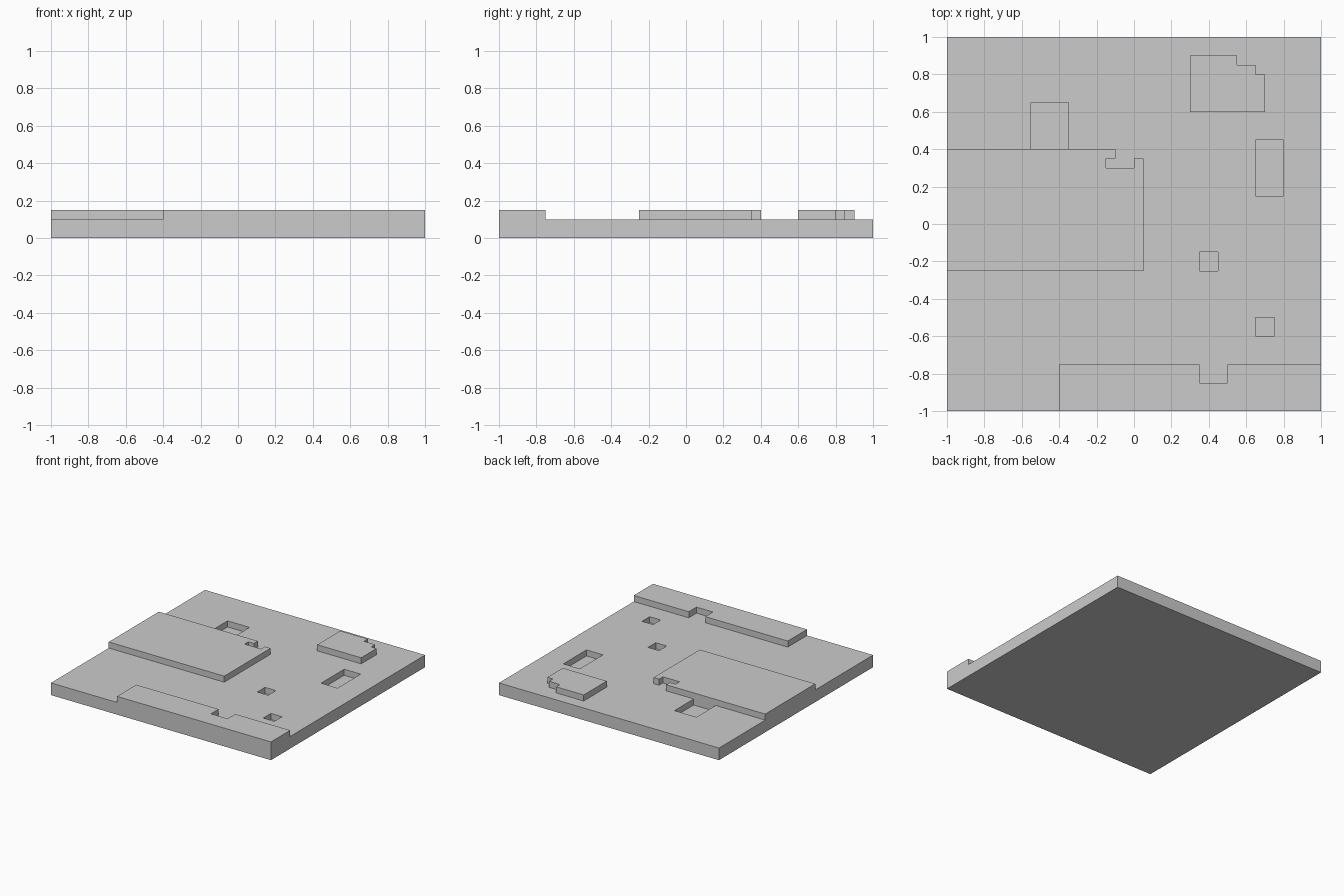
import bpy
import bmesh

if "Cube" in bpy.data.objects:
    bpy.data.objects.remove(bpy.data.objects["Cube"])

BASE, TOP, PIT = 0.10, 0.15, 0.05


def prism(name, outline, z0, z1):
    """Extrude a flat outline (counter-clockwise) from z0 to z1."""
    bm = bmesh.new()
    face = bm.faces.new([bm.verts.new((x, y, z0)) for x, y in outline])
    new = bmesh.ops.extrude_face_region(bm, geom=[face])["geom"]
    verts = [v for v in new if isinstance(v, bmesh.types.BMVert)]
    bmesh.ops.translate(bm, vec=(0, 0, z1 - z0), verts=verts)
    bmesh.ops.recalc_face_normals(bm, faces=bm.faces)
    mesh = bpy.data.meshes.new(name)
    bm.to_mesh(mesh)
    bm.free()
    obj = bpy.data.objects.new(name, mesh)
    bpy.context.collection.objects.link(obj)
    return obj


def rect(x0, x1, y0, y1):
    return [(x0, y0), (x1, y0), (x1, y1), (x0, y1)]


def combine(target, tool, operation):
    """Apply a boolean and discard the tool object."""
    tool.hide_render = True
    mod = target.modifiers.new(tool.name, "BOOLEAN")
    mod.operation = operation
    mod.solver = "EXACT"
    mod.object = tool
    bpy.context.view_layer.objects.active = target
    bpy.ops.object.modifier_apply(modifier=mod.name)
    bpy.data.objects.remove(tool, do_unlink=True)


# Ground slab
slab = prism("terrain_slab", rect(-1, 1, -1, 1), 0, BASE)

# Raised plateaus, sharing one mesh with the slab
plateaus = {
    "large_plateau": [(-1, -0.25), (0.05, -0.25), (0.05, 0.35), (0, 0.35),
                      (0, 0.3), (-0.15, 0.3), (-0.15, 0.35), (-0.1, 0.35),
                      (-0.1, 0.4), (-1, 0.4)],
    "front_plateau": [(-0.4, -1), (1, -1), (1, -0.75), (0.5, -0.75),
                      (0.5, -0.85), (0.35, -0.85), (0.35, -0.75),
                      (-0.4, -0.75)],
    "small_plateau": [(0.3, 0.6), (0.7, 0.6), (0.7, 0.8), (0.65, 0.8),
                      (0.65, 0.85), (0.55, 0.85), (0.55, 0.9), (0.3, 0.9)],
}
for name, outline in plateaus.items():
    combine(slab, prism(name, outline, BASE, TOP), "UNION")

# Sunken rectangular pits
for pit in [(-0.55, -0.35, 0.4, 0.65), (0.65, 0.8, 0.15, 0.45),
            (0.35, 0.45, -0.25, -0.15), (0.65, 0.75, -0.6, -0.5)]:
    combine(slab, prism("pit_cutter", rect(*pit), PIT, TOP + 0.1), "DIFFERENCE")
